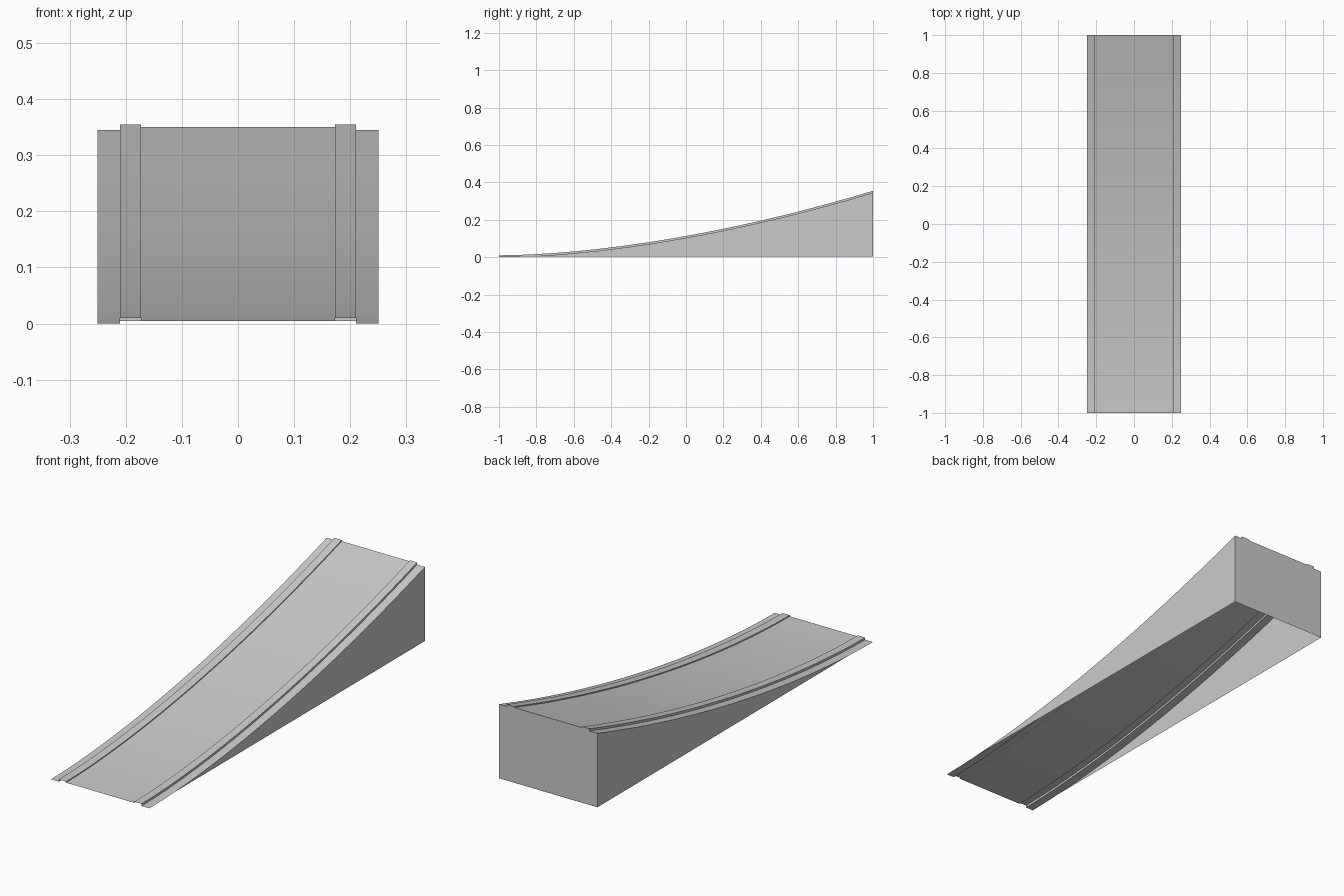
import bpy, bmesh

if "Cube" in bpy.data.objects:
    bpy.data.objects.remove(bpy.data.objects["Cube"])

HALF_W = 0.25
BASE = 0.005          # bottom edge of the walls
RISE = 0.345
POWER = 1.74
SEGMENTS = 20

# right half of the deck cross-section: (x, height above the curve)
half = [(0.173, 0.005), (0.173, 0.01), (0.21, 0.01), (0.21, 0.0), (HALF_W, 0.0)]
section = [(-x, h) for x, h in reversed(half)] + half


def curve_z(y):
    return RISE * ((y + 1) / 2) ** POWER


def make_object(name, build):
    bm = bmesh.new()
    build(bm)
    mesh = bpy.data.meshes.new(name)
    bm.to_mesh(mesh)
    bm.free()
    obj = bpy.data.objects.new(name, mesh)
    bpy.context.collection.objects.link(obj)
    return obj


def bridge(bm, rows, flip=False):
    grid = [[bm.verts.new(p) for p in row] for row in rows]
    for a, b in zip(grid, grid[1:]):
        for i in range(len(a) - 1):
            quad = (a[i], a[i + 1], b[i + 1], b[i])
            bm.faces.new(quad[::-1] if flip else quad)


# stations along the ramp, plus the spot where the walls start
start = -1 + 2 * (BASE / RISE) ** (1 / POWER)
stations = sorted([-1 + 2 * i / SEGMENTS for i in range(SEGMENTS + 1)] + [start])

# curved deck with two raised rails
deck = make_object("ramp_deck", lambda bm: bridge(
    bm, [[(x, y, curve_z(y) + h) for x, h in section] for y in stations]))
bpy.context.view_layer.objects.active = deck
deck.select_set(True)
bpy.ops.object.shade_smooth_by_angle()


# side walls, open underneath
def wall(side):
    def build(bm):
        ys = [y for y in stations if y > start]
        x = side * HALF_W
        tip = bm.verts.new((x, start, BASE))
        low = [bm.verts.new((x, y, BASE)) for y in ys]
        top = [bm.verts.new((x, y, curve_z(y))) for y in ys]
        faces = [(tip, low[0], top[0])]
        faces += [(low[i], low[i + 1], top[i + 1], top[i]) for i in range(len(ys) - 1)]
        for f in faces:
            bm.faces.new(f if side > 0 else f[::-1])
    return build


make_object("right_wall", wall(1))
make_object("left_wall", wall(-1))

# back wall following the deck cross-section
make_object("back_wall", lambda bm: bridge(
    bm, [[(x, 1, BASE) for x, h in (section[0], section[1], section[3], section[6], section[8], section[9])],
         [(x, 1, RISE) for x, h in (section[0], section[1], section[3], section[6], section[8], section[9])]],
    flip=True))


# back edge of the raised deck and rails
def back_lip(bm):
    for a, b in zip(section, section[1:]):
        if b[0] > a[0] and a[1] > 0:
            pts = [(a[0], RISE), (a[0], RISE + a[1]), (b[0], RISE + b[1]), (b[0], RISE)]
            bm.faces.new([bm.verts.new((x, 1, z)) for x, z in pts])


make_object("back_lip", back_lip)
